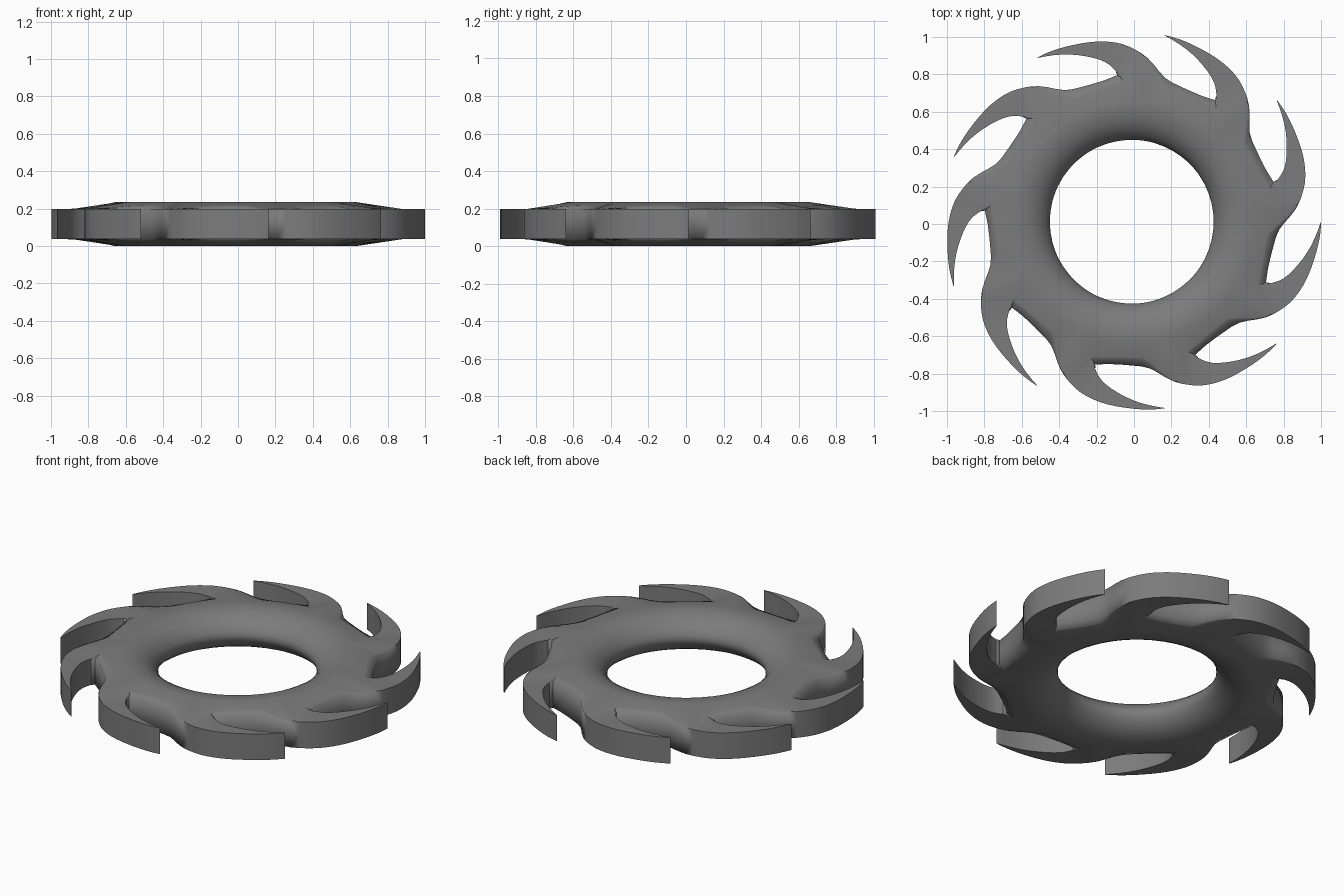
import bpy, bmesh, math
from mathutils import Vector

if "Cube" in bpy.data.objects:
    bpy.data.objects.remove(bpy.data.objects["Cube"])

TEETH, MID, EDGE = 9, 0.1175, 0.197
STEP = 360 / TEETH
CX, CY = -0.012, 0.012

def pos(a, r, z):
    t = math.radians(a)
    return Vector((CX + r * math.cos(t), CY + r * math.sin(t), z))

def top_z(r):
    # flat crown, cone, then flat hook level
    return 0.235 + (EDGE - 0.235) * min(max((r - 0.645) / 0.165, 0), 1)

def spline(p, n):
    # Catmull-Rom through polar points, n samples per span
    out = []
    for i in range(len(p) - 1):
        a, b, c, d = [Vector(p[min(max(k, 0), len(p) - 1)]) for k in (i - 1, i, i + 1, i + 2)]
        for k in range(n):
            t = k / n
            out.append(0.5 * (2 * b + (c - a) * t + (2 * a - 5 * b + 4 * c - d) * t * t
                              + (3 * b - a - 3 * c + d) * t ** 3))
    return out + [Vector(p[-1])]

# hook outlines, angle relative to the tip and radius
outer = spline([(-33, .905), (-27, .951), (-20, .979), (-12, .995), (-5, 1.008), (0, 1.013)], 3)
inner_top = spline([(-26.6, .758), (-24.0, .81), (-20.5, .866), (-14.5, .918), (-7.5, .968), (-0.3, 1.009)], 3)
inner_mid = [p.copy() for p in inner_top]
inner_mid[0] = Vector((-24.4, .788))
inner_mid[1] = Vector((-24.1, .797))
inner_mid[2] = Vector((-24.0, .803))

# body boundary in one sector: bevel top (angle, radius), wall (angle, radius)
rim = [((-43, .755), (-43, .79)), ((-40.5, .79), (-40.5, .815)), ((-38, .828), (-38, .848)),
       ((-35.5, .868), (-35.5, .88)), ((-33, .905), (-33, .905)),
       ((-26.6, .758), (-24.4, .788)), ((-20, .738), (-19, .77)), ((-13, .728), (-13, .766)),
       ((-5.8, .73), (-6.2, .775)), ((-3, .755), (-3, .79))]

# inner lathe profile from crown down to hole
lathe = [(.645, .235), (.585, .231), (.535, .218), (.495, .197), (.463, .168), (.445, .142), (.438, MID)]

TOP, BEVEL, WALL = 0, 1, 2
bm = bmesh.new()
kind = bm.faces.layers.int.new("kind")

def face(pts, k=TOP):
    f = bm.faces.new([bm.verts.new(p) for p in pts])
    f[kind] = k
    f.smooth = True

for k in range(TEETH):
    s = k * STEP
    T = lambda p: pos(p[0] + s, p[1], top_z(p[1]))
    E = lambda p: pos(p[0] + s, p[1], EDGE)
    M = lambda p: pos(p[0] + s, p[1], MID)
    # ring body, gullet bevels and walls
    for i in range(len(rim) - 1):
        (t0, m0), (t1, m1) = rim[i], rim[i + 1]
        face([T((t0[0], .645)), T(t0), T(t1), T((t1[0], .645))])
        if i != 4:
            face([T(t0), E(m0), E(m1), T(t1)], BEVEL)
            face([E(m0), M(m0), M(m1), E(m1)], WALL)
        for (ra, za), (rb, zb) in zip(lathe, lathe[1:]):
            face([pos(t0[0] + s, rb, zb), pos(t0[0] + s, ra, za),
                  pos(t1[0] + s, ra, za), pos(t1[0] + s, rb, zb)])
    # hooked blade
    for i in range(len(outer) - 1):
        o0, o1, a0, a1 = outer[i], outer[i + 1], inner_top[i], inner_top[i + 1]
        b0, b1 = inner_mid[i], inner_mid[i + 1]
        face([T(a0), T(o0), T(o1), T(a1)])
        face([E(o0), M(o0), M(o1), E(o1)], WALL)
        if i < 3:
            face([T(a1), E(b1), E(b0), T(a0)], BEVEL)
        face([E(b1), M(b1), M(b0), E(b0)], WALL)
    face([E(outer[-1]), M(outer[-1]), M(inner_mid[-1]), E(inner_mid[-1])], WALL)

# mirror the top half downwards and weld
dup = bmesh.ops.duplicate(bm, geom=bm.verts[:] + bm.edges[:] + bm.faces[:])["geom"]
for v in dup:
    if isinstance(v, bmesh.types.BMVert):
        v.co.z = 2 * MID - v.co.z
bmesh.ops.remove_doubles(bm, verts=bm.verts[:], dist=0.0008)
bmesh.ops.dissolve_degenerate(bm, edges=bm.edges[:], dist=0.0005)
bmesh.ops.recalc_face_normals(bm, faces=bm.faces[:])

# crisp crown outline, bevels rolling softly into the walls
for e in bm.edges:
    if len(e.link_faces) == 2:
        ks = {f[kind] for f in e.link_faces}
        if ks == {BEVEL, WALL}:
            e.smooth = True
        else:
            e.smooth = len(ks) == 1 and e.calc_face_angle(0) < math.radians(32)

mesh = bpy.data.meshes.new("hooked_ring")
bm.to_mesh(mesh)
bm.free()
mat = bpy.data.materials.new("dark_grey")
mat.diffuse_color = (0.2, 0.2, 0.2, 1)
mat.use_nodes = True
mat.node_tree.nodes["Principled BSDF"].inputs["Base Color"].default_value = mat.diffuse_color
mesh.materials.append(mat)
obj = bpy.data.objects.new("hooked_ring", mesh)
bpy.context.collection.objects.link(obj)
